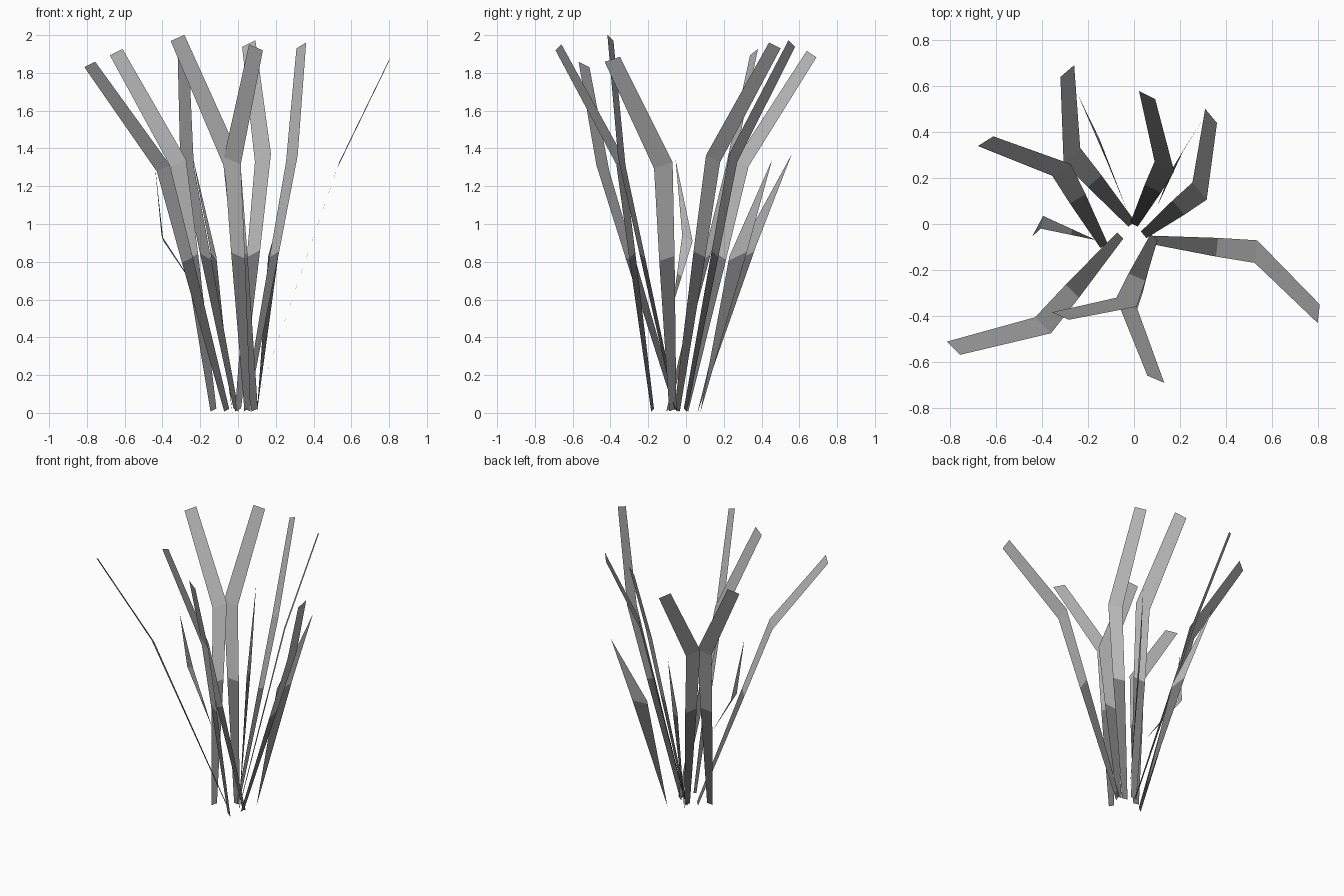
import bpy
from mathutils import Vector

default_cube = bpy.data.objects.get("Cube")
if default_cube:
    bpy.data.objects.remove(default_cube, do_unlink=True)


def make_material(name, grey):
    material = bpy.data.materials.new(name)
    material.use_nodes = True
    colour = (grey, grey, grey, 1)
    material.diffuse_color = colour
    shader = material.node_tree.nodes["Principled BSDF"]
    shader.inputs["Base Color"].default_value = colour
    shader.inputs["Roughness"].default_value = 1
    return material


stem_grey = make_material("dark grey stem", 0.18)
blade_grey = make_material("light grey blade", 0.48)


def make_ribbon(name, rows):
    """Skin pairs of edge points into a flat strip; the first section is the stem."""
    verts = []
    for left_point, right_point in rows:
        verts += [left_point, right_point]
    faces = [(i, i + 1, i + 3, i + 2) for i in range(0, len(verts) - 2, 2)]
    mesh = bpy.data.meshes.new(name)
    mesh.from_pydata(verts, [], faces)
    mesh.materials.append(stem_grey)
    mesh.materials.append(blade_grey)
    for polygon in mesh.polygons:
        polygon.material_index = 0 if polygon.index == 0 else 1
    obj = bpy.data.objects.new(name, mesh)
    bpy.context.collection.objects.link(obj)
    # Collapse the zero-width ends of pointed leaves
    weld = obj.modifiers.new("weld pointed ends", 'WELD')
    weld.merge_threshold = 0.0005
    return obj


def make_blade(name, base, bend, tip, across):
    """Long blunt blade: a straight stem, then one outward bend."""
    base, bend, tip = Vector((*base, 0.015)), Vector(bend), Vector(tip)
    across = Vector(across).normalized()
    centres = (base, base.lerp(bend, 0.62), bend, tip)
    half_widths = (0.02, 0.043, 0.052, 0.043)
    rows = [(centre - across * half, centre + across * half)
            for centre, half in zip(centres, half_widths)]
    make_ribbon(name, rows)


def make_leaf(name, base, inner, outer, tip, split):
    """Short pointed leaf, widest at its kink."""
    base, inner, outer, tip = map(Vector, (base, inner, outer, tip))
    rows = [(base, base),
            (base.lerp(inner, split), base.lerp(outer, split)),
            (inner, outer),
            (tip, tip)]
    make_ribbon(name, rows)


# Long blades: base, bend, tip and the direction across the blade
long_blades = {
    "back_left_blade": ((-.01, 0), (-.27, .3, 1.325), (-.29, .665, 1.9), (7, 6, -4)),
    "left_blade": ((-.13, -.095), (-.315, .235, 1.32), (-.645, .36, 1.91), (8, 5, 4)),
    "front_left_blade": ((-.06, -.05), (-.395, -.44, 1.295), (-.785, -.54, 1.845), (6, -6, 3)),
    "front_tall_blade": ((.088, -.053), (-.033, -.34, 1.33), (-.32, -.4, 1.985), (9, -4, 4)),
    "front_blade": ((.05, -.177), (-.03, -.35, 1.335), (.095, -.675, 1.935), (7, -3, -3)),
    "right_blade": ((.085, -.07), (.53, -.12, 1.31), (.803, -.39, 1.872), (1, 9, 3)),
    "back_right_blade": ((.042, -.047), (.285, .143, 1.345), (.335, .47, 1.945), (5, -6, 3)),
    "back_blade": ((0, -.003), (.132, .25, 1.35), (.057, .56, 1.955), (8, -4, 4)),
}
for blade_name, shape in long_blades.items():
    make_blade(blade_name, *shape)

# Short pointed leaves: base, inner kink, outer kink, tip and stem share
make_leaf("left_leaf", (-.165, -.07, .57), (-.405, -.02, .94),
          (-.395, .035, .91), (-.443, -.055, 1.34), 0.45)
make_leaf("back_left_leaf", (-.03, .06, 0), (-.115, .265, .83),
          (-.15, .37, .88), (-.243, .56, 1.37), 0.97)
make_leaf("back_right_leaf", (.1, .075, 0), (.16, .23, .83),
          (.22, .33, .88), (.3, .456, 1.34), 0.97)
